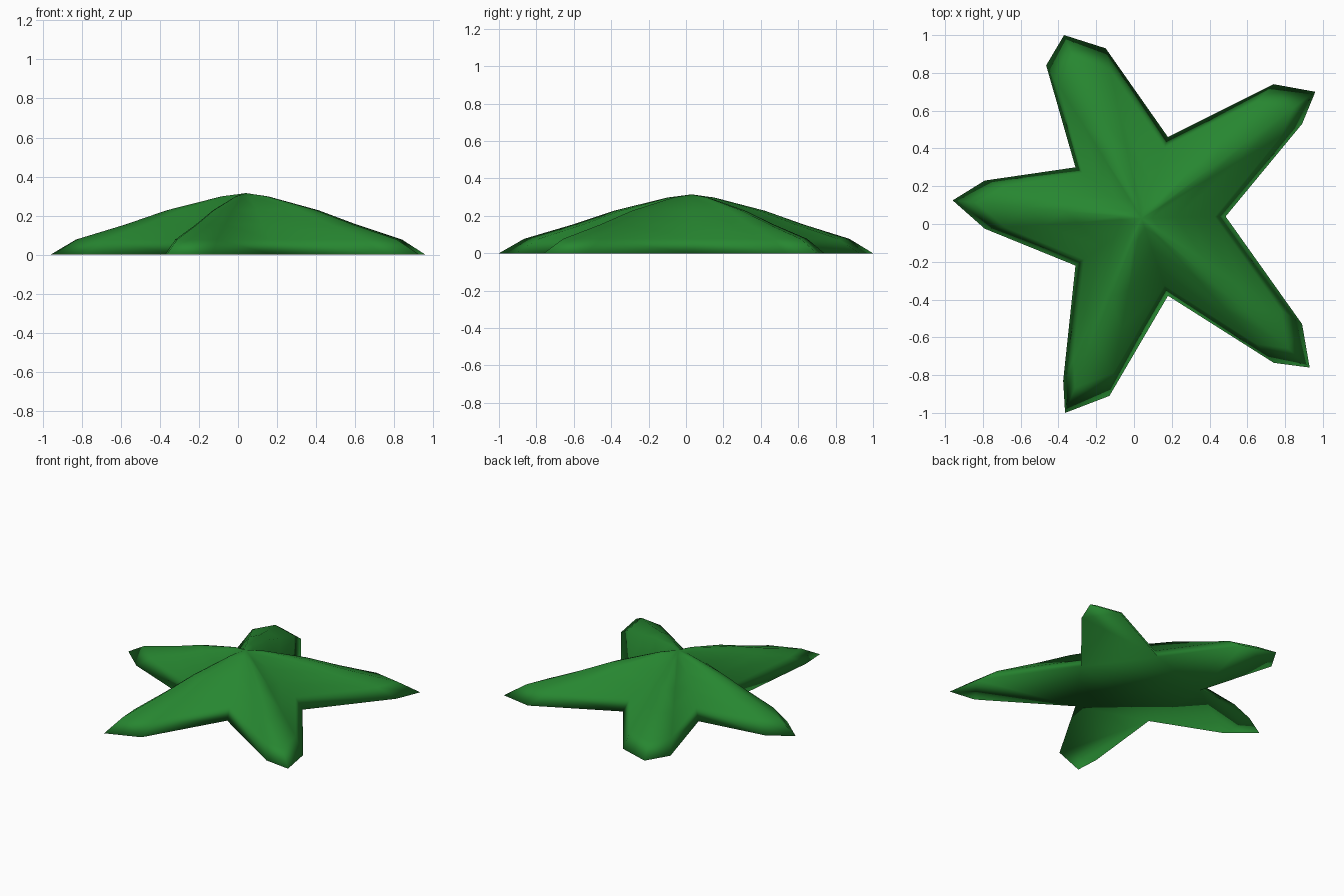
import bpy, bmesh

if "Cube" in bpy.data.objects:
    bpy.data.objects.remove(bpy.data.objects["Cube"])

# Star outline on the ground: each arm has side, tip, side, then the notch to the next arm
OUTLINE = [
    (-0.79, -0.025), (-0.96, 0.125), (-0.79, 0.23), (-0.31, 0.30),
    (-0.465, 0.84), (-0.37, 1.0), (-0.15, 0.93), (0.18, 0.46),
    (0.74, 0.74), (0.96, 0.70), (0.89, 0.53), (0.485, 0.04),
    (0.89, -0.53), (0.93, -0.76), (0.74, -0.735), (0.18, -0.38),
    (-0.13, -0.91), (-0.365, -1.0), (-0.375, -0.83), (-0.31, -0.22),
]
CENTRE = (0.04, 0.03)
# Dome profile: (scale of the outline about the centre, height)
RINGS = [(1.0, 0.0), (0.87, 0.077), (0.62, 0.153), (0.405, 0.227), (0.125, 0.298)]
APEX = 0.315

bm = bmesh.new()
rings = []
for s, z in RINGS:
    rings.append([bm.verts.new((CENTRE[0] + s * (x - CENTRE[0]),
                                CENTRE[1] + s * (y - CENTRE[1]), z))
                  for x, y in OUTLINE])
apex = bm.verts.new((*CENTRE, APEX))
n = len(OUTLINE)

# Domed upper side
for lower, upper in zip(rings, rings[1:]):
    for i in range(n):
        j = (i + 1) % n
        bm.faces.new((lower[i], lower[j], upper[j], upper[i]))
for i in range(n):
    bm.faces.new((rings[-1][i], rings[-1][(i + 1) % n], apex))

# Flat underside
base = bm.faces.new(rings[0])
bmesh.ops.triangulate(bm, faces=[base])
bmesh.ops.recalc_face_normals(bm, faces=bm.faces)
for f in bm.faces:
    f.smooth = True

mesh = bpy.data.meshes.new("starfish")
bm.to_mesh(mesh)
bm.free()
starfish = bpy.data.objects.new("starfish", mesh)
bpy.context.collection.objects.link(starfish)

# Green skin
green = bpy.data.materials.new("green")
green.diffuse_color = (0.02, 0.24, 0.03, 1)
green.use_nodes = True
green.node_tree.nodes["Principled BSDF"].inputs["Base Color"].default_value = green.diffuse_color
mesh.materials.append(green)
